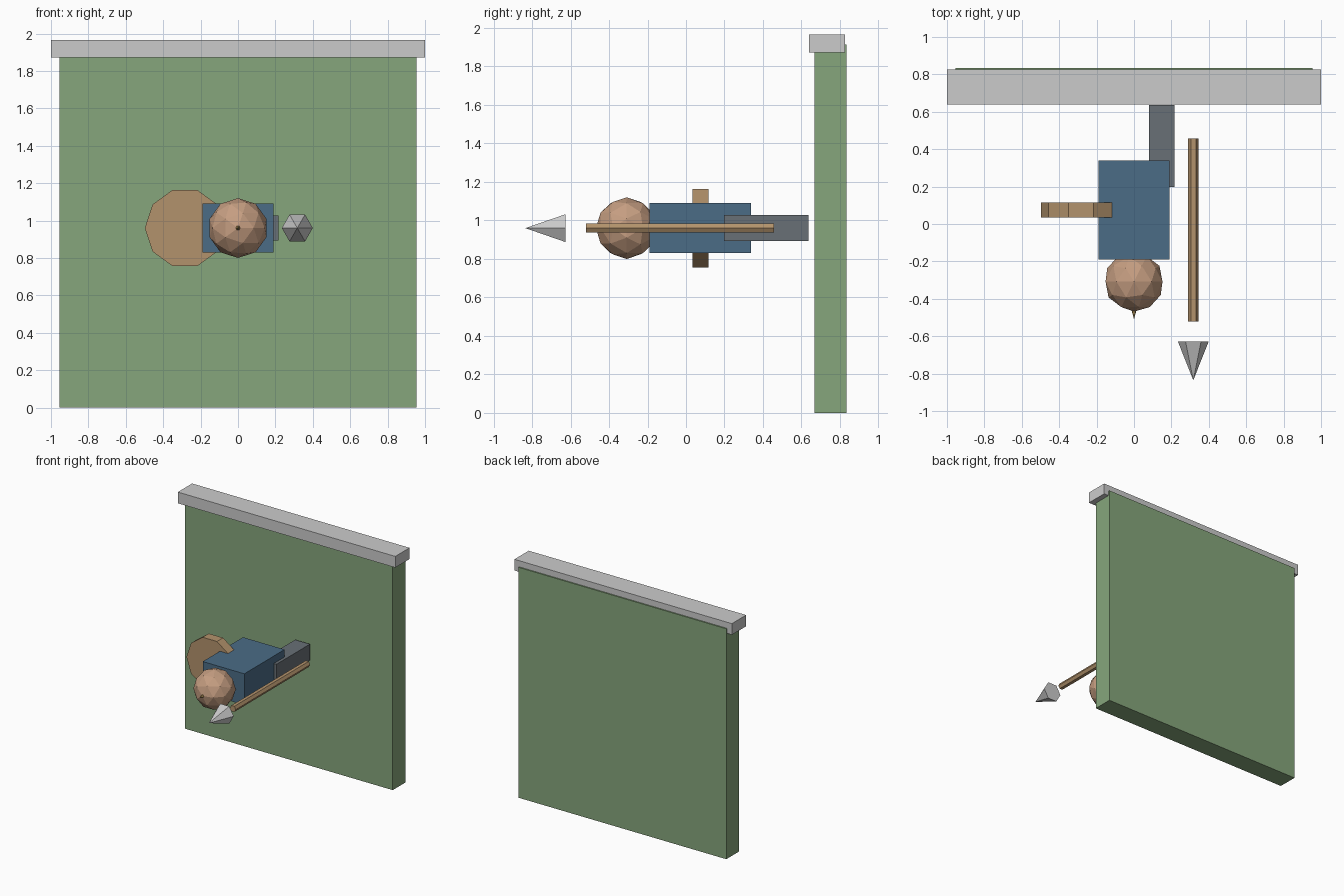
import bpy
import math

if "Cube" in bpy.data.objects:
    bpy.data.objects.remove(bpy.data.objects["Cube"])


def material(name, rgb):
    mat = bpy.data.materials.new(name)
    mat.diffuse_color = (*rgb, 1.0)
    mat.use_nodes = True
    mat.node_tree.nodes["Principled BSDF"].inputs["Base Color"].default_value = mat.diffuse_color
    return mat


GREEN = material("moss_green", (0.24, 0.38, 0.20))
BLUE = material("cloth_blue", (0.07, 0.15, 0.24))
SKIN = material("skin", (0.56, 0.34, 0.22))
WOOD = material("wood", (0.45, 0.29, 0.15))
GOLD = material("gold", (0.55, 0.36, 0.12))
SLATE = material("slate", (0.14, 0.16, 0.18))


def finish(name, mat):
    obj = bpy.context.object
    obj.name = name
    if mat:
        obj.data.materials.append(mat)
    return obj


def box(name, x, y, z, mat=None):
    """Box from its (min, max) range on each axis."""
    bpy.ops.mesh.primitive_cube_add(
        size=1, location=[(a + b) / 2 for a, b in (x, y, z)])
    obj = finish(name, mat)
    for v in obj.data.vertices:
        for i, (a, b) in enumerate((x, y, z)):
            v.co[i] *= b - a
    return obj


def rod(name, sides, radius, tip_radius, x, y_back, y_front, mat=None):
    """Prism or cone along y with a vertex on the +x side."""
    bpy.ops.mesh.primitive_cone_add(
        vertices=sides, radius1=radius, radius2=tip_radius,
        depth=y_back - y_front,
        location=(x, (y_back + y_front) / 2, MID_Z))
    obj = finish(name, mat)
    # turn the first vertex from +y to +x, then lay the axis towards -y
    for v in obj.data.vertices:
        px, py, pz = v.co
        v.co = (py, -pz, -px)
    return obj


MID_Z = 0.96

# Wall and coping
box("wall", (-0.955, 0.955), (0.668, 0.835), (0, 1.915), GREEN)
box("wall_cap", (-1, 1), (0.638, 0.825), (1.873, 1.966))

# Figure lying horizontally in front of the wall
box("torso", (-0.191, 0.191), (-0.19, 0.339), (0.83, 1.09), BLUE)
box("leg", (0.08, 0.216), (0.197, 0.637), (0.893, 1.028), SLATE)
bpy.ops.mesh.primitive_ico_sphere_add(
    subdivisions=2, radius=0.16, location=(0, -0.308, MID_Z),
    rotation=(math.pi / 2, 0, 0))
finish("head", SKIN)
rod("nose", 6, 0.016, 0, 0, -0.45, -0.51, GOLD)

# Shield and spear
rod("shield", 10, 0.214, 0.214, -0.284, 0.116, 0.035, WOOD)
rod("spear_shaft", 6, 0.027, 0.027, 0.317, 0.457, -0.52, WOOD)
rod("spear_tip", 6, 0.083, 0, 0.317, -0.627, -0.835)
